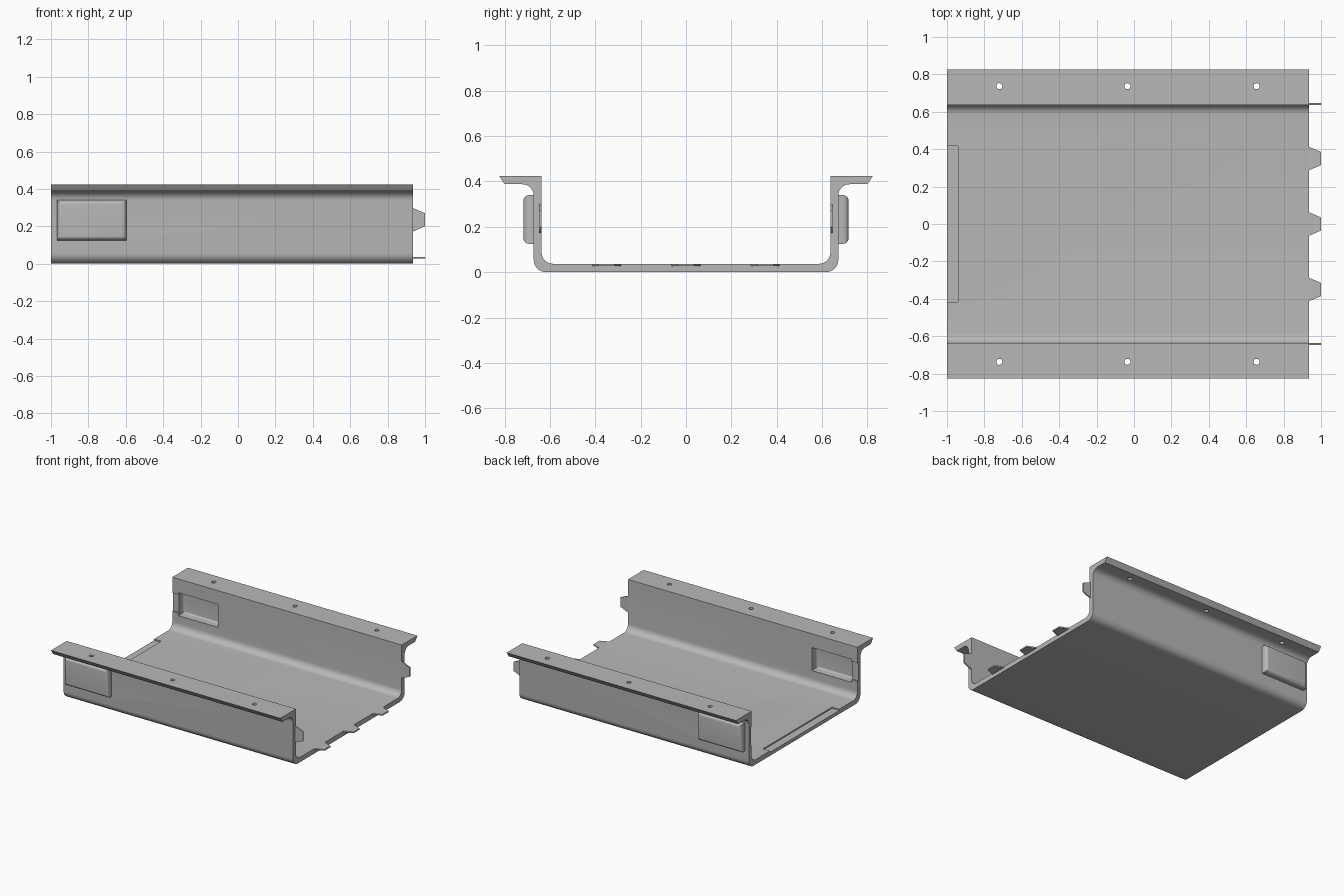
import bpy, bmesh, math

cube = bpy.data.objects.get("Cube")
if cube:
    bpy.data.objects.remove(cube, do_unlink=True)

GREY = (0.48, 0.48, 0.48, 1)
steel = bpy.data.materials.new("plain grey")
steel.use_nodes = True
steel.diffuse_color = GREY
steel.node_tree.nodes["Principled BSDF"].inputs["Base Color"].default_value = GREY

START, END = -1.0, 0.935      # channel ends along x
WALL, FLOOR = 0.637, 0.037    # inner wall distance and floor height


def finish(bm, name):
    bmesh.ops.recalc_face_normals(bm, faces=bm.faces)
    mesh = bpy.data.meshes.new(name)
    bm.to_mesh(mesh)
    bm.free()
    mesh.materials.append(steel)
    obj = bpy.data.objects.new(name, mesh)
    bpy.context.collection.objects.link(obj)
    return obj


def prism(name, points, offset):
    """Extrude a closed outline of 3D points along an offset."""
    bm = bmesh.new()
    face = bm.faces.new([bm.verts.new(p) for p in points])
    new = bmesh.ops.extrude_face_region(bm, geom=[face])["geom"]
    bmesh.ops.translate(bm, vec=offset, verts=[v for v in new if isinstance(v, bmesh.types.BMVert)])
    return finish(bm, name)


def box(name, xs, ys, zs, side=0, radius=0):
    """Box between limits; the edges of its outward face can be rounded."""
    bm = bmesh.new()
    bmesh.ops.create_cube(bm, size=1)
    for v in bm.verts:
        v.co = [lim[0] if c < 0 else lim[1] for c, lim in zip(v.co, (xs, ys, zs))]
    if side:
        outer = max(v.co.y * side for v in bm.verts)
        rim = [e for e in bm.edges if all(v.co.y * side > outer - 1e-4 for v in e.verts)]
        bmesh.ops.bevel(bm, geom=rim, offset=radius, segments=6, profile=0.5, affect='EDGES')
    return finish(bm, name)


def combine(target, tool, operation):
    mod = target.modifiers.new("combine", 'BOOLEAN')
    mod.operation, mod.solver, mod.object = operation, 'EXACT', tool
    bpy.context.view_layer.objects.active = target
    bpy.ops.object.modifier_apply(modifier=mod.name)
    bpy.data.objects.remove(tool, do_unlink=True)


def arc(cy, cz, r, start, end, steps=8):
    angles = [math.radians(start + (end - start) * i / steps) for i in range(steps + 1)]
    return [(cy + r * math.cos(a), cz + r * math.sin(a)) for a in angles]


# Channel: half section from the outer bottom, round the flange, to the inner floor
half = arc(0.617, 0.055, 0.055, -90, 0)
half += arc(0.722, 0.338, 0.05, 180, 90)
half += [(0.80, 0.388), (0.825, 0.425), (WALL, 0.425)]
half += arc(WALL - 0.05, FLOOR + 0.05, 0.05, 0, -90)
section = half + [(-y, z) for y, z in reversed(half)]
channel = prism("channel", [(START, y, z) for y, z in section], (END - START, 0, 0))

for side in (-1, 1):
    # Pressed-out panel with its hollow inside
    def span(a, b):
        return sorted((side * a, side * b))
    combine(channel, box("panel", (-0.968, -0.595), span(0.655, 0.717), (0.125, 0.34), side, 0.025), 'UNION')
    combine(channel, box("hollow", (-0.95, -0.615), span(0.60, 0.697), (0.145, 0.32), side, 0.015), 'DIFFERENCE')
    # Shallow wall seat for the next tab
    combine(channel, box("wall_seat", (-1.05, -0.94), span(0.60, 0.647), (0.165, 0.305)), 'DIFFERENCE')
    # Flange screw holes
    for x in (-0.72, -0.035, 0.655):
        ring = [(x + a, side * 0.737 + b, 0.3) for a, b in arc(0, 0, 0.016, 0, 345, 23)]
        combine(channel, prism("hole", ring, (0, 0, 0.2)), 'DIFFERENCE')

# Floor seat across the start end
combine(channel, box("floor_seat", (-1.05, -0.94), (-0.418, 0.418), (0.027, 0.1)), 'DIFFERENCE')

bpy.ops.object.select_all(action='DESELECT')
channel.select_set(True)
bpy.context.view_layer.objects.active = channel
bpy.ops.object.shade_smooth_by_angle(angle=math.radians(30))

# Tapered connecting tabs on the far end
outline = [(END - 0.01, -0.063), (END, -0.063), (1.0, -0.035), (1.0, 0.035), (END, 0.063), (END - 0.01, 0.063)]
for i, y in enumerate((-0.35, 0, 0.35)):
    prism(f"floor_tab_{i + 1}", [(x, y + w, FLOOR - 0.01) for x, w in outline], (0, 0, 0.0098))
for side, name in ((-1, "right_wall_tab"), (1, "left_wall_tab")):
    prism(name, [(x, side * (WALL + 0.0002), 0.235 + w) for x, w in outline], (0, side * 0.01, 0))
